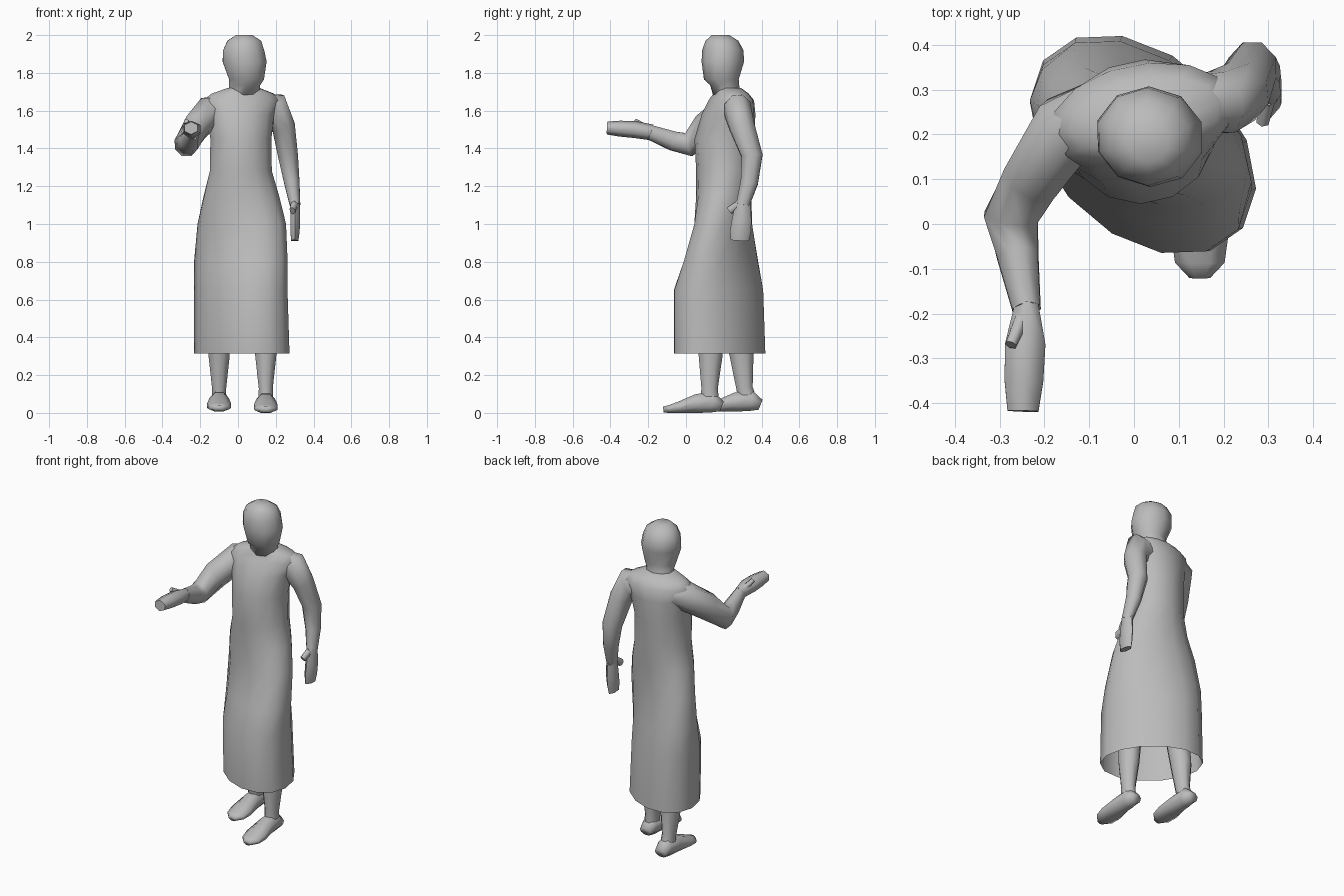
import bpy, bmesh, math
from mathutils import Vector

grey = bpy.data.materials.new("plain_grey")
grey.diffuse_color = (0.5, 0.5, 0.5, 1)


def skin(name, rings, cap_start=True, cap_end=True, crease=75):
    """Join a list of equal point rings into one smooth surface."""
    bm = bmesh.new()
    loops = [[bm.verts.new((p.x, p.y, max(p.z, 0))) for p in r] for r in rings]
    n = len(loops[0])
    for a, b in zip(loops, loops[1:]):
        for i in range(n):
            j = (i + 1) % n
            bm.faces.new((a[i], a[j], b[j], b[i]))
    if cap_start:
        bm.faces.new(loops[0][::-1])
    if cap_end:
        bm.faces.new(loops[-1])
    bmesh.ops.recalc_face_normals(bm, faces=bm.faces)
    me = bpy.data.meshes.new(name)
    bm.to_mesh(me)
    bm.free()
    ob = bpy.data.objects.new(name, me)
    bpy.context.collection.objects.link(ob)
    me.materials.append(grey)
    bpy.ops.object.select_all(action='DESELECT')
    ob.select_set(True)
    bpy.context.view_layer.objects.active = ob
    bpy.ops.object.shade_smooth_by_angle(angle=math.radians(crease))
    return ob


def stack(name, levels, sides, **kw):
    """Horizontal ellipses: z, centre x, centre y, half axes, turn in degrees."""
    rings = []
    for z, cx, cy, a, b, turn in levels:
        t = math.radians(turn)
        ring = []
        for i in range(sides):
            # subtract the turn so points stay aligned between levels
            w = 2 * math.pi * (i + 0.5) / sides - t
            u, v = a * 1.02 * math.cos(w), b * 1.02 * math.sin(w)
            ring.append(Vector((cx + u * math.cos(t) - v * math.sin(t),
                                cy + u * math.sin(t) + v * math.cos(t), z)))
        rings.append(ring)
    return skin(name, rings, **kw)


def tube(name, path, up, sides=8, **kw):
    """Tube along x, y, z with a half width and half height at each point."""
    pts = [Vector(p[:3]) for p in path]
    up = Vector(up)
    rings = []
    for k, (p, row) in enumerate(zip(pts, path)):
        t = Vector()
        if k:
            t += (p - pts[k - 1]).normalized()
        if k < len(pts) - 1:
            t += (pts[k + 1] - p).normalized()
        s = t.cross(up).normalized()
        v = s.cross(t).normalized()
        rings.append([p + s * row[3] * math.cos(w) + v * row[4] * math.sin(w)
                      for w in [2 * math.pi * (i + 0.5) / sides for i in range(sides)]])
    return skin(name, rings, **kw)


# Long robe, open at the hem
stack("robe", [
    (0.315, 0.02, 0.178, 0.286, 0.195, -43),
    (0.65, 0.015, 0.172, 0.28, 0.19, -43),
    (0.80, 0.015, 0.185, 0.268, 0.162, -32),
    (1.00, 0.02, 0.197, 0.24, 0.138, -20),
    (1.15, 0.018, 0.20, 0.20, 0.142, -8),
    (1.28, 0.015, 0.205, 0.165, 0.148, 0),
    (1.45, 0.015, 0.203, 0.162, 0.155, 5),
    (1.58, 0.015, 0.225, 0.18, 0.138, 12),
    (1.655, 0.02, 0.24, 0.205, 0.115, 10),
    (1.69, 0.025, 0.238, 0.165, 0.09, 10),
    (1.72, 0.03, 0.22, 0.085, 0.07, 12),
], 14, cap_start=False)

# Head and neck
stack("head", [
    (1.68, 0.03, 0.215, 0.085, 0.07, 0),
    (1.735, 0.035, 0.205, 0.085, 0.075, -10),
    (1.765, 0.045, 0.187, 0.095, 0.09, -10),
    (1.86, 0.035, 0.195, 0.12, 0.11, -10),
    (1.92, 0.03, 0.195, 0.112, 0.107, -10),
    (1.97, 0.033, 0.19, 0.092, 0.085, -10),
    (2.0, 0.033, 0.183, 0.045, 0.045, -10),
], 10)

# Raised arm on the -x side with an open hand
tube("raised_arm", [
    (-0.06, 0.26, 1.615, 0.075, 0.065),
    (-0.15, 0.212, 1.595, 0.085, 0.085),
    (-0.225, 0.105, 1.51, 0.07, 0.082),
    (-0.275, 0.015, 1.42, 0.065, 0.068),
    (-0.26, -0.07, 1.44, 0.05, 0.055),
    (-0.24, -0.19, 1.485, 0.034, 0.042),
], (0, 0, 1))
tube("raised_hand", [
    (-0.24, -0.18, 1.485, 0.03, 0.042),
    (-0.243, -0.27, 1.50, 0.052, 0.045),
    (-0.246, -0.35, 1.505, 0.05, 0.042),
    (-0.248, -0.418, 1.508, 0.04, 0.034),
], (0, 0, 1), 6)
tube("raised_thumb", [
    (-0.245, -0.20, 1.50, 0.02, 0.02),
    (-0.275, -0.27, 1.545, 0.014, 0.014),
], (0, 0, 1), 6)

# Lowered arm on the +x side
tube("lowered_arm", [
    (0.10, 0.265, 1.615, 0.08, 0.065),
    (0.195, 0.272, 1.61, 0.092, 0.075),
    (0.24, 0.295, 1.52, 0.066, 0.072),
    (0.265, 0.35, 1.36, 0.057, 0.06),
    (0.285, 0.335, 1.22, 0.044, 0.05),
    (0.302, 0.30, 1.10, 0.03, 0.038),
], (0, 1, 0))
tube("lowered_hand", [
    (0.302, 0.302, 1.12, 0.028, 0.038),
    (0.303, 0.295, 1.02, 0.03, 0.052),
    (0.302, 0.288, 0.96, 0.028, 0.055),
    (0.30, 0.285, 0.912, 0.022, 0.048),
], (0, 1, 0), 6)
tube("lowered_thumb", [
    (0.30, 0.285, 1.11, 0.02, 0.02),
    (0.288, 0.23, 1.07, 0.016, 0.022),
], (0, 0, 1), 6)

# Legs and feet: the +x leg steps forward, the -x leg trails
for side, x, y, z, lean in (("front", 0.147, 0.0, 0.0, 0.0),
                            ("rear", -0.10, 0.205, 0.008, -0.04)):
    tube(side + "_leg", [
        (x, y + 0.14 + lean * 2, 0.48, 0.07, 0.075),
        (x, y + 0.13 + lean, 0.30, 0.06, 0.068),
        (x, y + 0.125 + lean / 2, 0.13, 0.04, 0.047),
        (x, y + 0.125, 0.05, 0.042, 0.055),
    ], (0, 1, 0))
    tube(side + "_foot", [
        (x, y + 0.19, z + 0.035, 0.038, 0.03),
        (x, y + 0.14, z + 0.055, 0.05, 0.058),
        (x, y + 0.06, z + 0.05, 0.055, 0.055),
        (x, y - 0.03, z + 0.031, 0.068, 0.034),
        (x, y - 0.085, z + 0.021, 0.06, 0.023),
        (x, y - 0.12, z + 0.017, 0.025, 0.017),
    ], (0, 0, 1))
